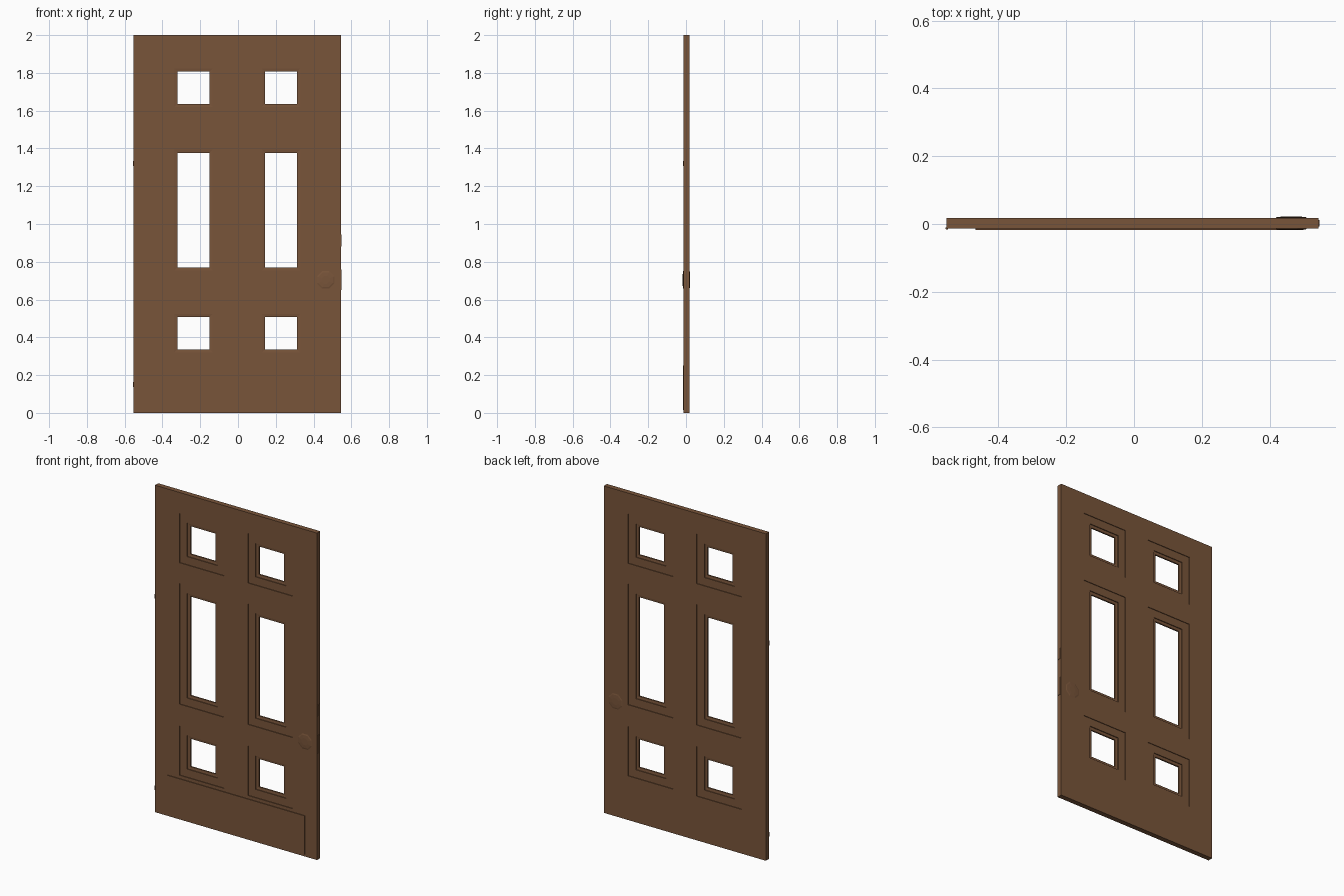
import bpy, bmesh, math
from mathutils import Matrix

if "Cube" in bpy.data.objects:
    bpy.data.objects.remove(bpy.data.objects["Cube"])

X0, X1 = -0.553, 0.544          # slab sides
YF, YB = -0.013, 0.018          # slab front and back
CX = -0.004                     # mirror line of the panels


def material(name, color):
    m = bpy.data.materials.new(name)
    m.diffuse_color = color
    m.use_nodes = True
    m.node_tree.nodes["Principled BSDF"].inputs["Base Color"].default_value = m.diffuse_color
    return m


WOOD = material("brown_wood", (0.19, 0.09, 0.042, 1))


def finish(bm, name):
    bmesh.ops.remove_doubles(bm, verts=bm.verts, dist=1e-5)
    bmesh.ops.recalc_face_normals(bm, faces=bm.faces)
    me = bpy.data.meshes.new(name)
    bm.to_mesh(me)
    bm.free()
    me.materials.append(WOOD)
    ob = bpy.data.objects.new(name, me)
    bpy.context.collection.objects.link(ob)
    return ob


def box(name, x0, x1, y0, y1, z0, z1):
    bm = bmesh.new()
    bmesh.ops.create_cube(bm, size=1)
    for v in bm.verts:
        v.co = ((x0 + x1) / 2 + v.co.x * (x1 - x0),
                (y0 + y1) / 2 + v.co.y * (y1 - y0),
                (z0 + z1) / 2 + v.co.z * (z1 - z0))
    return finish(bm, name)


def quad(bm, *pts):
    bm.faces.new([bm.verts.new(p) for p in pts])


# Door slab: a grid of faces with six stepped, open panels
rows = [(0.27, 0.573), (0.705, 1.443), (1.57, 1.873)]
cols = [(CX - 0.383, CX - 0.081), (CX + 0.081, CX + 0.383)]
xs = [X0, *cols[0], *cols[1], X1]
zs = [0, *rows[0], *rows[1], *rows[2], 2]
bm = bmesh.new()
for i in range(len(xs) - 1):
    for j in range(len(zs) - 1):
        if i % 2 and j % 2:
            continue
        for y in (YF, YB):
            quad(bm, (xs[i], y, zs[j]), (xs[i + 1], y, zs[j]),
                 (xs[i + 1], y, zs[j + 1]), (xs[i], y, zs[j + 1]))
for a, b in zip(xs, xs[1:]):
    for z in (0, 2):
        quad(bm, (a, YF, z), (b, YF, z), (b, YB, z), (a, YB, z))
for a, b in zip(zs, zs[1:]):
    for x in (X0, X1):
        quad(bm, (x, YF, a), (x, YB, a), (x, YB, b), (x, YF, b))

# Panel section: (inset, depth below the face), mirrored front to back
half = [(0, 0), (0, 0.004), (0.049, 0.004), (0.049, 0.009), (0.066, 0.011)]
section = [(i, YF + d) for i, d in half] + [(i, YB - d) for i, d in reversed(half)]
for xa, xb in cols:
    for za, zb in rows:
        loops = [[bm.verts.new(p) for p in ((xa + i, y, za + i), (xb - i, y, za + i),
                                            (xb - i, y, zb - i), (xa + i, y, zb - i))]
                 for i, y in section]
        for a, b in zip(loops, loops[1:]):
            for k in range(4):
                n = (k + 1) % 4
                bm.faces.new((a[k], a[n], b[n], b[k]))
finish(bm, "door_slab")

# Kick plate at the bottom of the front
box("kick_plate", -0.467, 0.463, -0.017, YF + 0.001, 0.015, 0.25)


# Low, eight-sided door knobs on both faces
def knob(name, y, direction, depth):
    bm = bmesh.new()
    rings = [(0.046, -0.001), (0.05, depth * 0.35), (0.042, depth * 0.75), (0.022, depth)]
    loops = []
    for r, d in rings:
        loops.append([bm.verts.new((0.464 + r * math.cos(t), y + direction * d,
                                    0.704 + r * math.sin(t)))
                      for t in (math.tau * (k + 0.5) / 8 for k in range(8))])
    for a, b in zip(loops, loops[1:]):
        for k in range(8):
            n = (k + 1) % 8
            bm.faces.new((a[k], a[n], b[n], b[k]))
    bm.faces.new(loops[0])
    bm.faces.new(loops[-1])
    finish(bm, name)


knob("front_knob", YF, -1, 0.005)
knob("back_knob", YB, 1, 0.004)

# Latch and bolt plates on the right edge
box("latch_plate", X1 - 0.002, X1 + 0.003, -0.008, 0.012, 0.65, 0.76)
box("bolt_plate", X1 - 0.002, X1 + 0.003, -0.008, 0.012, 0.88, 0.945)

# Hinge pins on the left edge
for label, z in (("lower", 0.15), ("upper", 1.32)):
    bm = bmesh.new()
    bmesh.ops.create_cone(bm, cap_ends=True, segments=8, radius1=0.004, radius2=0.004,
                          depth=0.025, matrix=Matrix.Translation((X0 + 0.001, YF, z)))
    finish(bm, label + "_hinge")
